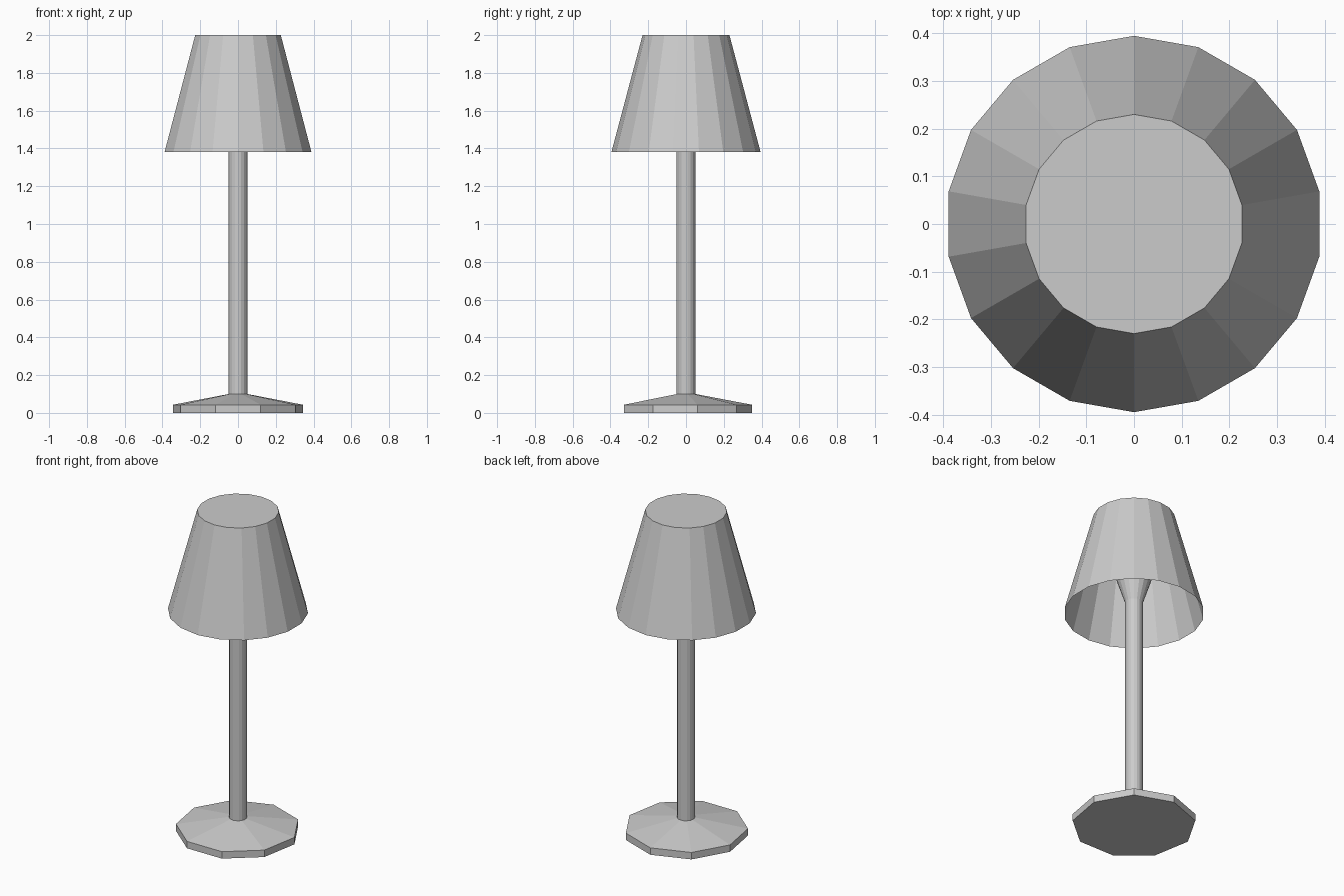
import bpy, bmesh
from math import sin, cos, tau

if "Cube" in bpy.data.objects:
    bpy.data.objects.remove(bpy.data.objects["Cube"])


def lathe(name, profile, sides, cap_bottom=False, cap_top=False):
    """Turn (radius, z) points around z, with a vertex on +y."""
    bm = bmesh.new()
    rings = [[bm.verts.new((r * sin(tau * i / sides), r * cos(tau * i / sides), z))
              for i in range(sides)] for r, z in profile]
    for a, b in zip(rings, rings[1:]):
        for i in range(sides):
            j = (i + 1) % sides
            bm.faces.new((a[j], a[i], b[i], b[j]))
    if cap_bottom:
        bm.faces.new(rings[0])
    if cap_top:
        bm.faces.new(rings[-1][::-1])
    mesh = bpy.data.meshes.new(name)
    bm.to_mesh(mesh)
    bm.free()
    obj = bpy.data.objects.new(name, mesh)
    bpy.context.collection.objects.link(obj)
    return obj


# Nine-sided foot with a shallow sloping top
lathe("base", [(0.35, 0), (0.35, 0.043), (0.05, 0.1)], 9, cap_bottom=True, cap_top=True)

# Straight pole, flaring inside the shade to carry its top
lathe("pole", [(0.05, 0.095), (0.05, 1.45), (0.228, 1.998)], 18)

# Tapered shade, open below and closed on top
lathe("shade", [(0.395, 1.38), (0.23, 2.0)], 18, cap_top=True)
